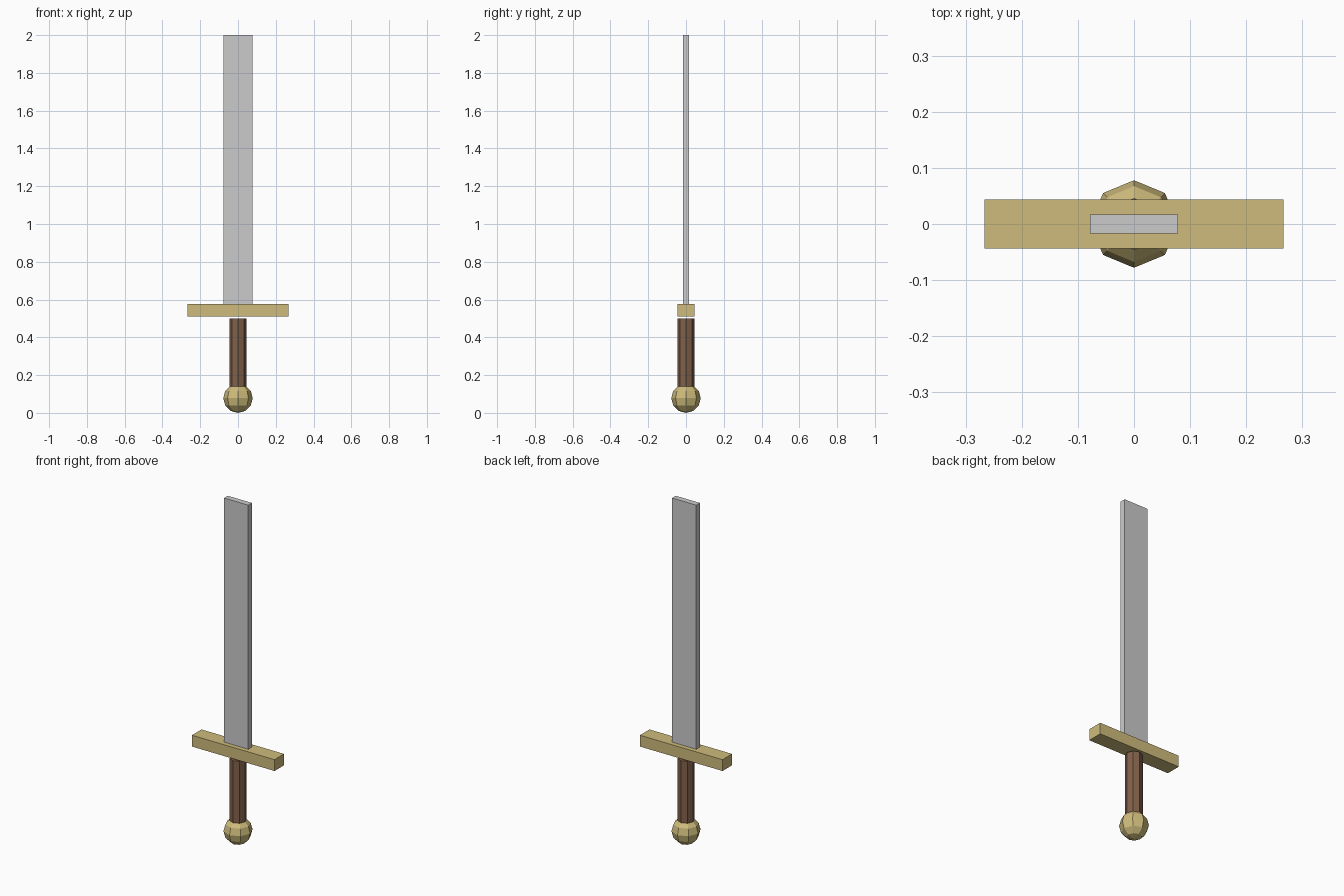
import bpy
import math

if "Cube" in bpy.data.objects:
    bpy.data.objects.remove(bpy.data.objects["Cube"])


def material(name, rgb):
    mat = bpy.data.materials.new(name)
    mat.diffuse_color = (*rgb, 1)
    mat.use_nodes = True
    mat.node_tree.nodes["Principled BSDF"].inputs["Base Color"].default_value = mat.diffuse_color
    return mat


def finish(name, mat=None):
    obj = bpy.context.object
    obj.name = name
    if mat:
        obj.data.materials.append(mat)
    return obj


def box(name, width, depth, bottom, top, mat=None):
    bpy.ops.mesh.primitive_cube_add(size=1, location=(0, 0, (bottom + top) / 2))
    bpy.context.object.dimensions = (width, depth, top - bottom)
    bpy.ops.object.transform_apply(location=False, rotation=False, scale=True)
    return finish(name, mat)


gold = material("gold", (0.62, 0.50, 0.20))
wood = material("wood", (0.22, 0.12, 0.07))
steel = material("steel", (0.62, 0.62, 0.64))

# Blade and crossguard
box("blade", 0.156, 0.034, 0.577, 2.0, steel)
box("crossguard", 0.533, 0.088, 0.511, 0.577, gold)

# Eight-sided grip, its top just short of the crossguard
grip_bottom, grip_top = 0.13, 0.5
bpy.ops.mesh.primitive_cylinder_add(
    vertices=8, radius=0.046, depth=grip_top - grip_bottom,
    location=(0, 0, (grip_bottom + grip_top) / 2))
finish("grip", wood)

# Faceted ball pommel
bpy.ops.mesh.primitive_uv_sphere_add(
    segments=8, ring_count=6, radius=0.078, location=(0, 0, 0.078))
finish("pommel", gold)
